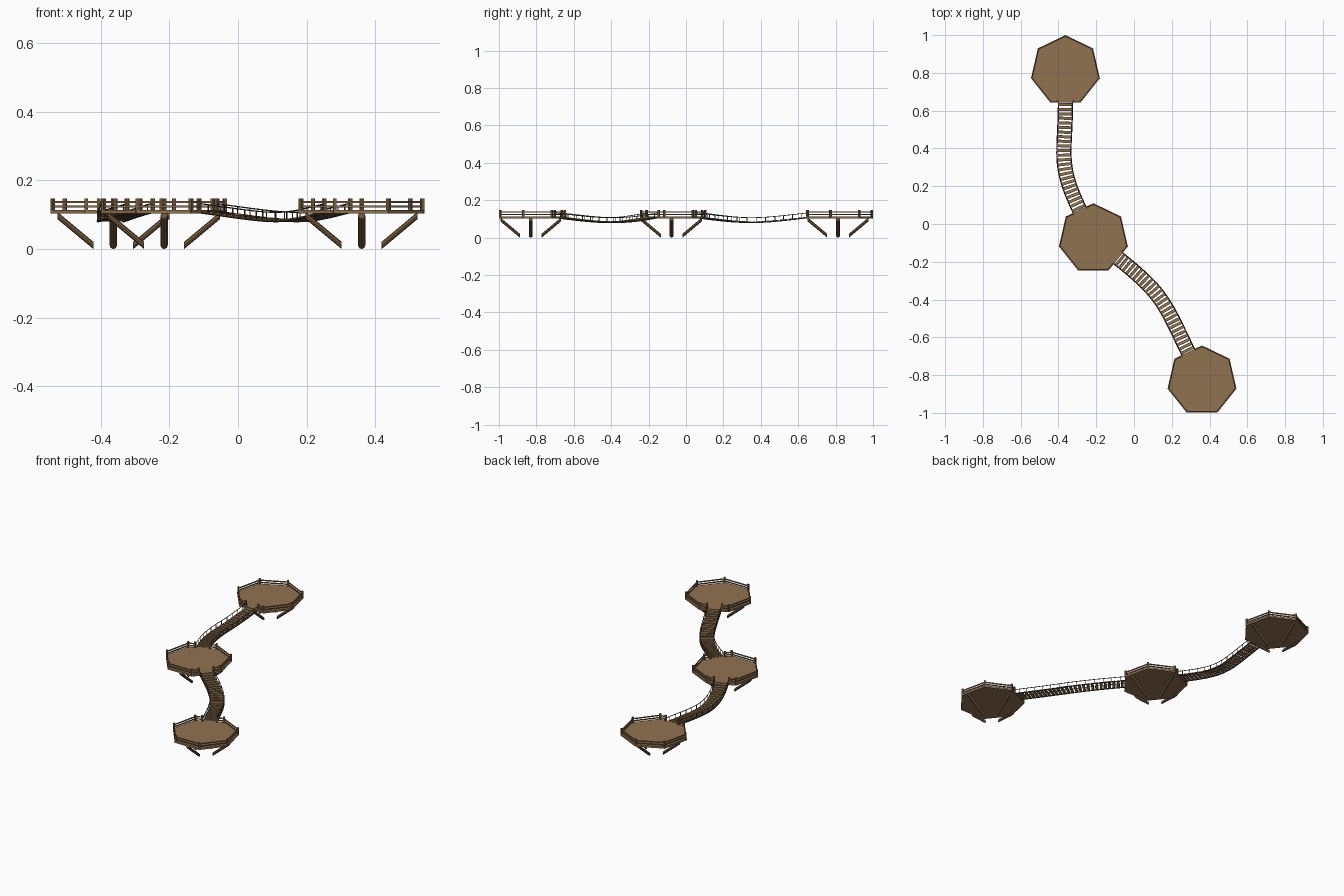
import bpy, bmesh, math
from mathutils import Vector, Matrix

if "Cube" in bpy.data.objects:
    bpy.data.objects.remove(bpy.data.objects["Cube"])

R = 0.187            # deck radius
DECK_LOW, DECK_TOP = 0.103, 0.114
GAP = 0.042          # half width of bridge opening
UP = Vector((0, 0, 1))


def material(name, col):
    m = bpy.data.materials.new(name)
    m.diffuse_color = (*col, 1)
    m.use_nodes = True
    m.node_tree.nodes["Principled BSDF"].inputs["Base Color"].default_value = m.diffuse_color
    return m


WOOD = material("deck_wood", (0.28, 0.17, 0.08))
BEAM = material("beam_wood", (0.19, 0.11, 0.05))
ROPE = material("rope", (0.07, 0.05, 0.03))


def finish(bm, name, mat):
    bmesh.ops.recalc_face_normals(bm, faces=bm.faces)
    me = bpy.data.meshes.new(name)
    bm.to_mesh(me)
    bm.free()
    ob = bpy.data.objects.new(name, me)
    bpy.context.collection.objects.link(ob)
    me.materials.append(mat)
    return ob


def box(bm, centre, size, angle=0, pitch=0):
    m = (Matrix.Translation(centre) @ Matrix.Rotation(angle, 4, 'Z')
         @ Matrix.Rotation(pitch, 4, 'Y') @ Matrix.Diagonal((*size, 1)))
    bmesh.ops.create_cube(bm, size=1, matrix=m)


def bar(bm, a, b, w, h):
    d = b - a
    box(bm, (a + b) / 2, (d.length, w, h), math.atan2(d.y, d.x))


def sweep(bm, pts, r, n):
    # tube whose rings stay vertical
    rings = []
    for i, p in enumerate(pts):
        d = pts[min(i + 1, len(pts) - 1)] - pts[max(i - 1, 0)]
        side = Vector((-d.y, d.x, 0)).normalized()
        rings.append([bm.verts.new(p + side * r * math.cos(2 * math.pi * k / n)
                                   + UP * r * math.sin(2 * math.pi * k / n))
                      for k in range(n)])
    for a, b in zip(rings, rings[1:]):
        for k in range(n):
            bm.faces.new((a[k], a[(k + 1) % n], b[(k + 1) % n], b[k]))
    bm.faces.new(rings[0])
    bm.faces.new(rings[-1])


def corner(c, k, r=R, z=0):
    a = math.pi / 2 + 2 * math.pi * k / 7
    return Vector((c[0] + r * math.cos(a), c[1] + r * math.sin(a), z))


def platform(name, c, open_edges):
    # heptagonal deck
    bm = bmesh.new()
    f = bm.faces.new([bm.verts.new(corner(c, k, R, DECK_LOW)) for k in range(7)])
    ext = bmesh.ops.extrude_face_region(bm, geom=[f])
    for v in ext['geom']:
        if isinstance(v, bmesh.types.BMVert):
            v.co.z = DECK_TOP
    finish(bm, name + "_deck", WOOD)

    # posts and two rails per edge, split at bridge openings
    posts, rails = bmesh.new(), bmesh.new()
    for k in range(7):
        a, b = corner(c, k, R - 0.006), corner(c, k + 1, R - 0.006)
        d = (b - a).normalized()
        ang = math.atan2(d.y, d.x)
        mid = (a + b) / 2
        spots, spans = [a], [(a, b)]
        if k in open_edges:
            g, h = mid - d * GAP, mid + d * GAP
            spots += [g, h]
            spans = [(a, g), (h, b)]
        for p in spots:
            box(posts, p + UP * 0.125, (0.01, 0.01, 0.044), ang)
        for p, q in spans:
            for z in (0.124, 0.137):
                bar(rails, p + UP * z, q + UP * z, 0.005, 0.006)
    finish(posts, name + "_rail_posts", BEAM)
    finish(rails, name + "_rails", WOOD)

    # four sloping support struts
    bm = bmesh.new()
    for k in range(4):
        d = Vector((math.cos(k * math.pi / 2), math.sin(k * math.pi / 2), 0))
        o = Vector((c[0], c[1], 0))
        sweep(bm, [o + d * 0.058 + UP * 0.0105, o + d * 0.163 + UP * 0.098], 0.0105, 8)
    finish(bm, name + "_struts", BEAM)


def bridge(name, c0, k0, c1, k1, planks):
    def gate(c, k):
        m = (corner(c, k) + corner(c, k + 1)) / 2
        return m, (m - Vector((c[0], c[1], 0))).normalized()
    p0, n0 = gate(c0, k0)
    p3, n3 = gate(c1, k1)
    h = (p3 - p0).length * 0.48
    p1, p2 = p0 + n0 * h, p3 + n3 * h

    def at(t):
        s = 1 - t
        p = p0 * s**3 + p1 * 3 * s * s * t + p2 * 3 * s * t * t + p3 * t**3
        return p + UP * (0.109 - 0.1 * t * s)

    # arc-length samples along the sagging curve
    fine = [at(i / 400) for i in range(401)]
    acc = [0]
    for a, b in zip(fine, fine[1:]):
        acc.append(acc[-1] + (b - a).length)

    def frame(u):
        i = next(j for j, s in enumerate(acc) if s >= u * acc[-1] - 1e-9)
        d = (fine[min(i + 1, 400)] - fine[max(i - 1, 0)]).normalized()
        return fine[i], d, Vector((-d.y, d.x, 0)).normalized()

    # planks
    bm = bmesh.new()
    for i in range(planks):
        p, d, s = frame((i + 0.5) / planks)
        box(bm, p, (0.015, 0.072, 0.007), math.atan2(d.y, d.x), -math.asin(d.z))
    finish(bm, name + "_planks", WOOD)

    # carrying ropes, hand ropes and hangers
    bm = bmesh.new()
    frames = [frame(i / planks) for i in range(planks + 1)]
    for sgn in (-1, 1):
        sweep(bm, [p + s * sgn * 0.037 - UP * 0.003 for p, d, s in frames], 0.0035, 6)
        sweep(bm, [p + s * sgn * 0.038 + UP * 0.023 for p, d, s in frames], 0.002, 6)
        for p, d, s in frames[1:-1:2]:
            box(bm, p + s * sgn * 0.038 + UP * 0.011, (0.0025, 0.0025, 0.025),
                math.atan2(d.y, d.x))
    finish(bm, name + "_ropes", ROPE)


BACK, MIDDLE, FRONT = (-0.363, 0.813), (-0.215, -0.077), (0.36, -0.83)
platform("back_platform", BACK, {3})
platform("middle_platform", MIDDLE, {0, 4})
platform("front_platform", FRONT, {0})
bridge("back_bridge", BACK, 3, MIDDLE, 0, 24)
bridge("front_bridge", MIDDLE, 4, FRONT, 0, 26)
